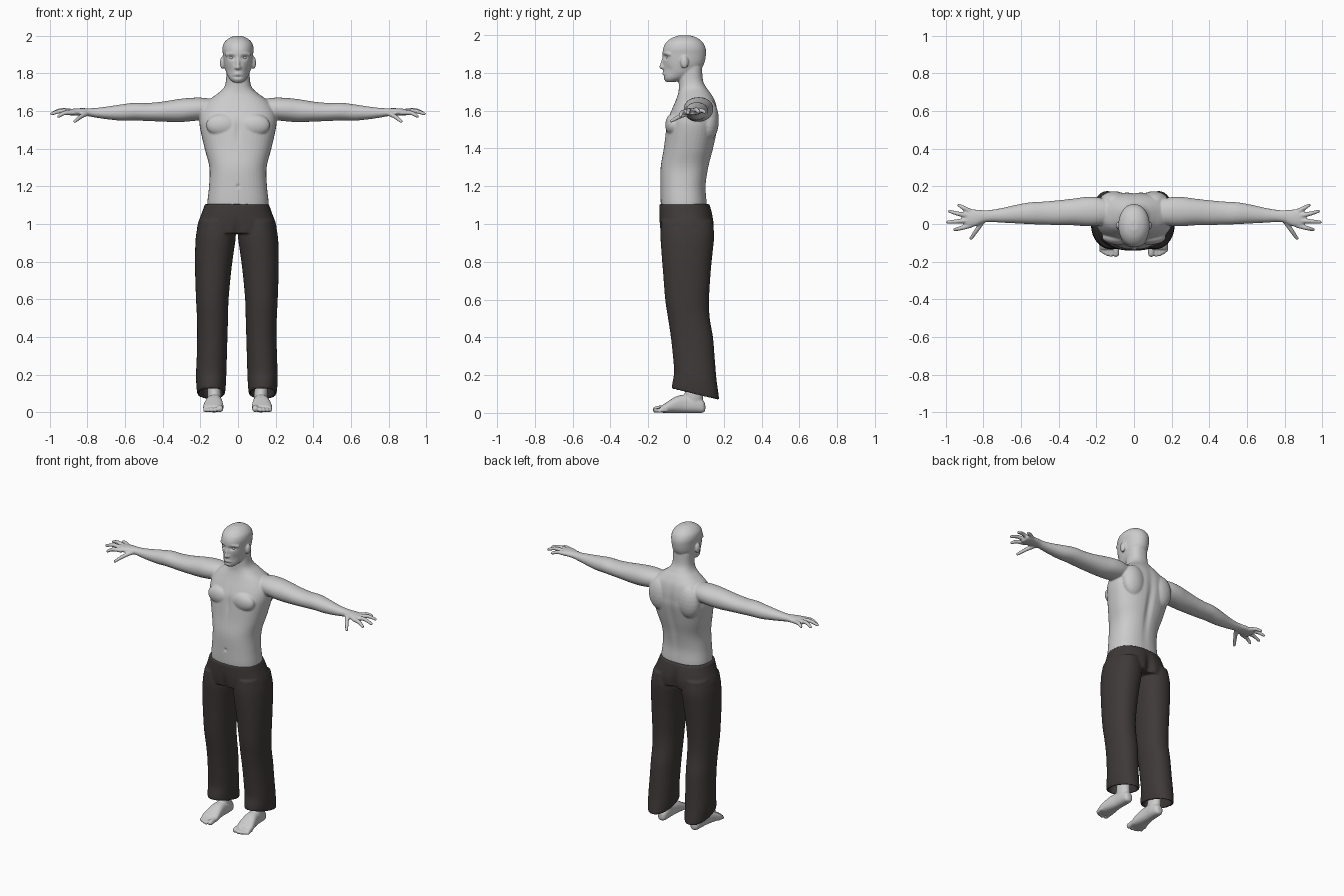
import bpy, bmesh, math
from mathutils import Vector, Matrix


def material(name, rgb):
    m = bpy.data.materials.new(name)
    m.diffuse_color = (*rgb, 1)
    return m


SKIN = material("pale grey skin", (0.60, 0.60, 0.60))
CLOTH = material("dark brown cloth", (0.050, 0.041, 0.041))


def smooth_rows(rows, sub=5):
    """Catmull-Rom through rows of numbers."""
    out = []
    for i in range(len(rows) - 1):
        p0, p1 = rows[max(i - 1, 0)], rows[i]
        p2, p3 = rows[i + 1], rows[min(i + 2, len(rows) - 1)]
        for k in range(sub):
            t = k / sub
            out.append([0.5 * (2 * b + (c - a) * t + (2 * a - 5 * b + 4 * c - d) * t * t
                               + (3 * b - a - 3 * c + d) * t ** 3)
                        for a, b, c, d in zip(p0, p1, p2, p3)])
    return out + [list(rows[-1])]


def loft(bm, rows, axis, power=2.2, n=40, tilt=None):
    """Rows are (position on axis, centre u, centre v, radius u, radius v)."""
    rings = []
    for t, cu, cv, ru, rv in smooth_rows(rows):
        ring = []
        for i in range(n):
            a = 2 * math.pi * i / n
            c, s = math.cos(a), math.sin(a)
            u = cu + ru * math.copysign(abs(c) ** (2 / power), c)
            v = cv + rv * math.copysign(abs(s) ** (2 / power), s)
            w = t - (tilt(t) * (v - cv) if tilt else 0)
            co = {"x": (w, u, v), "y": (u, w, v), "z": (u, v, w)}[axis]
            ring.append(bm.verts.new(co))
        rings.append(ring)
    for a, b in zip(rings, rings[1:]):
        for i in range(n):
            j = (i + 1) % n
            bm.faces.new((a[i], a[j], b[j], b[i]))
    bm.faces.new(rings[0])
    bm.faces.new(rings[-1])


def spans(rows):
    """(z, front, back, half width) -> loft rows along z."""
    return [(z, 0, (f + b) / 2, w, (b - f) / 2) for z, f, b, w in rows]


def blob(bm, centre, radii):
    m = Matrix.Translation(centre) @ Matrix.Diagonal((*radii, 1))
    bmesh.ops.create_icosphere(bm, subdivisions=3, radius=1, matrix=m)


def sausage(bm, rows):
    """Rounded tube through (x, y, z, radius) rows."""
    for x, y, z, r in smooth_rows(rows, 12):
        m = Matrix.Translation((x, y, z))
        bmesh.ops.create_icosphere(bm, subdivisions=2, radius=r, matrix=m)


def mirror(bm):
    d = bmesh.ops.duplicate(bm, geom=bm.verts[:] + bm.edges[:] + bm.faces[:])
    for g in d["geom"]:
        if isinstance(g, bmesh.types.BMVert):
            g.co.x *= -1


def finish(name, bm, mat, voxel=None, iterations=5, dents=()):
    """Fuse the overlapping pieces, smooth them and press in the dents."""
    bmesh.ops.recalc_face_normals(bm, faces=bm.faces[:])
    me = bpy.data.meshes.new(name)
    bm.to_mesh(me)
    bm.free()
    ob = bpy.data.objects.new(name, me)
    bpy.context.collection.objects.link(ob)
    if voxel:
        r = ob.modifiers.new("fuse", "REMESH")
        r.mode = "VOXEL"
        r.voxel_size = voxel
        s = ob.modifiers.new("relax", "SMOOTH")
        s.factor = 0.5
        s.iterations = iterations
        bpy.context.view_layer.update()
        dg = bpy.context.evaluated_depsgraph_get()
        new = bpy.data.meshes.new_from_object(ob.evaluated_get(dg))
        ob.modifiers.clear()
        ob.data = new
        bpy.data.meshes.remove(me)
        new.name = name
    for v in ob.data.vertices:
        x, y, z = abs(v.co.x), v.co.y, v.co.z
        for (cx, cy, cz), (rx, ry, rz), depth in dents:
            e = ((x - cx) / rx) ** 2 + ((y - cy) / ry) ** 2 + ((z - cz) / rz) ** 2
            if e < 8:
                v.co.y += depth * math.exp(-e)
    ob.data.materials.clear()
    ob.data.materials.append(mat)
    ob.data.shade_smooth()
    return ob


# Body: arms, hands and other paired pieces
bm = bmesh.new()
loft(bm, [(.08, .06, 1.61, .05, .045), (.18, .066, 1.612, .074, .058), (.25, .066, 1.608, .078, .062),
          (.32, .064, 1.602, .071, .061), (.40, .060, 1.597, .066, .053), (.48, .058, 1.595, .061, .048),
          (.55, .057, 1.597, .058, .047), (.62, .053, 1.592, .050, .043), (.70, .046, 1.590, .039, .033),
          (.76, .043, 1.591, .032, .025), (.80, .040, 1.594, .033, .021), (.84, .033, 1.595, .044, .020),
          (.88, .030, 1.594, .047, .018), (.905, .030, 1.592, .040, .013)], "x", 2.1)
for base, mid, tip in (
        ((.870, -.008, 1.592), (.920, -.022, 1.590), (.953, -.030, 1.572)),
        ((.880, .018, 1.597), (.940, .014, 1.600), (.990, .010, 1.585)),
        ((.880, .044, 1.597), (.935, .055, 1.605), (.980, .068, 1.592)),
        ((.860, .062, 1.593), (.900, .083, 1.600), (.930, .100, 1.592)),
        ((.800, .020, 1.588), (.835, -.032, 1.570), (.866, -.077, 1.545))):
    sausage(bm, [(*base, .0145), (*mid, .0125), (*tip, .0095)])
blob(bm, (.085, -.070, 1.525), (.085, .040, .060))   # chest muscle
blob(bm, (.105, .120, 1.550), (.080, .054, .110))    # shoulder blade
blob(bm, (.083, -.008, 1.856), (.013, .021, .034))   # ear
blob(bm, (.011, -.122, 1.830), (.009, .010, .008))   # nostril
sausage(bm, [(.014, -.116, 1.902, .008), (.040, -.106, 1.904, .009), (.062, -.088, 1.898, .008)])
mirror(bm)
# Torso and neck
loft(bm, spans([(1.03, -.12, .10, .15), (1.10, -.133, .11, .163), (1.20, -.135, .105, .154),
                (1.30, -.134, .12, .152), (1.40, -.118, .145, .177), (1.50, -.106, .166, .200),
                (1.55, -.098, .168, .205), (1.60, -.078, .166, .197), (1.65, -.056, .155, .165),
                (1.69, -.042, .133, .112), (1.72, -.038, .110, .078), (1.76, -.038, .090, .064),
                (1.83, -.035, .085, .062)]), "z", 2.35)
# Head, nose and lips
loft(bm, spans([(1.752, -.105, -.055, .025), (1.77, -.118, 0, .045), (1.80, -.120, .060, .061),
                (1.83, -.121, .086, .070), (1.86, -.122, .100, .076), (1.90, -.124, .106, .080),
                (1.93, -.121, .104, .083), (1.96, -.106, .090, .076), (1.985, -.075, .060, .052),
                (1.999, -.035, .020, .020)]), "z", 2.1)
sausage(bm, [(0, -.117, 1.885, .008), (0, -.126, 1.850, .010), (0, -.130, 1.831, .012)])
sausage(bm, [(-.024, -.112, 1.794, .005), (0, -.120, 1.797, .007), (.024, -.112, 1.794, .005)])
finish("body", bm, SKIN, 0.0052, 5, [
    ((.033, -.115, 1.884), (.018, .03, .011), .012),   # eye sockets
    ((.046, -.090, 1.815), (.018, .04, .025), .007),   # cheeks
    ((0, -.120, 1.780), (.025, .03, .006), .005),      # under the lips
    ((0, -.110, 1.500), (.014, .05, .070), .006),      # breastbone
    ((0, -.135, 1.200), (.008, .03, .010), .007),      # navel
    ((0, .150, 1.400), (.022, .06, .200), -.011)])     # spine

# Eyes
bm = bmesh.new()
blob(bm, (.033, -.094, 1.883), (.013, .012, .010))
mirror(bm)
finish("eyes", bm, SKIN)

# Trousers: legs with hollow slanted hems, then the hips
bm = bmesh.new()
leg = [(z, (i + o) / 2, (f + b) / 2, (o - i) / 2, (b - f) / 2) for z, i, o, f, b in (
    (1.02, .020, .200, -.130, .140), (.94, .006, .217, -.135, .149), (.85, .017, .222, -.130, .141),
    (.75, .030, .222, -.122, .131), (.60, .044, .217, -.110, .122), (.50, .047, .212, -.095, .126),
    (.40, .050, .211, -.080, .143), (.30, .053, .213, -.070, .152), (.20, .056, .217, -.063, .161),
    (.14, .059, .215, -.071, .170), (.105, .063, .211, -.075, .175), (.098, .068, .206, -.070, .170),
    (.11, .076, .198, -.060, .160), (.20, .078, .196, -.045, .145))]
loft(bm, leg, "z", 2.2, 40, lambda z: .24 * min(1, max(0, 1 - (z - .1) / .3)))
mirror(bm)
loft(bm, spans([(1.106, -.140, .125, .170), (1.06, -.142, .139, .186), (1.00, -.140, .149, .208),
                (.95, -.134, .145, .214)]), "z", 2.35)
trousers = finish("trousers", bm, CLOTH, 0.0058, 5, [
    ((0, .150, .960), (.028, .06, .090), -.022),
    ((0, -.135, .950), (.020, .05, .060), .012)])
for v in trousers.data.vertices:
    v.co.x -= .006

# Feet: sole, ankle and toes
bm = bmesh.new()
loft(bm, [(.102, .121, .030, .012, .016), (.090, .121, .034, .028, .033), (.050, .121, .046, .036, .046),
          (0, .123, .048, .038, .048), (-.050, .126, .044, .046, .044), (-.100, .129, .029, .054, .029),
          (-.135, .130, .018, .050, .017)], "y", 2.4)
loft(bm, [(.03, .122, .045, .030, .040), (.08, .123, .040, .036, .050), (.14, .125, .045, .036, .046),
          (.24, .128, .050, .042, .050)], "z", 2)
for x, tip, r in ((.094, -.158, .018), (.120, -.163, .0125), (.139, -.159, .012),
                  (.157, -.151, .0115), (.172, -.140, .011)):
    sausage(bm, [(x, -.105, r + .004, r), (x, (tip - .105) / 2, r + .004, r), (x, tip, r, r)])
mirror(bm)
feet = finish("feet", bm, SKIN, 0.0045, 3)
for v in feet.data.vertices:
    v.co.z = max(v.co.z, 0)
    v.co.x -= .002
